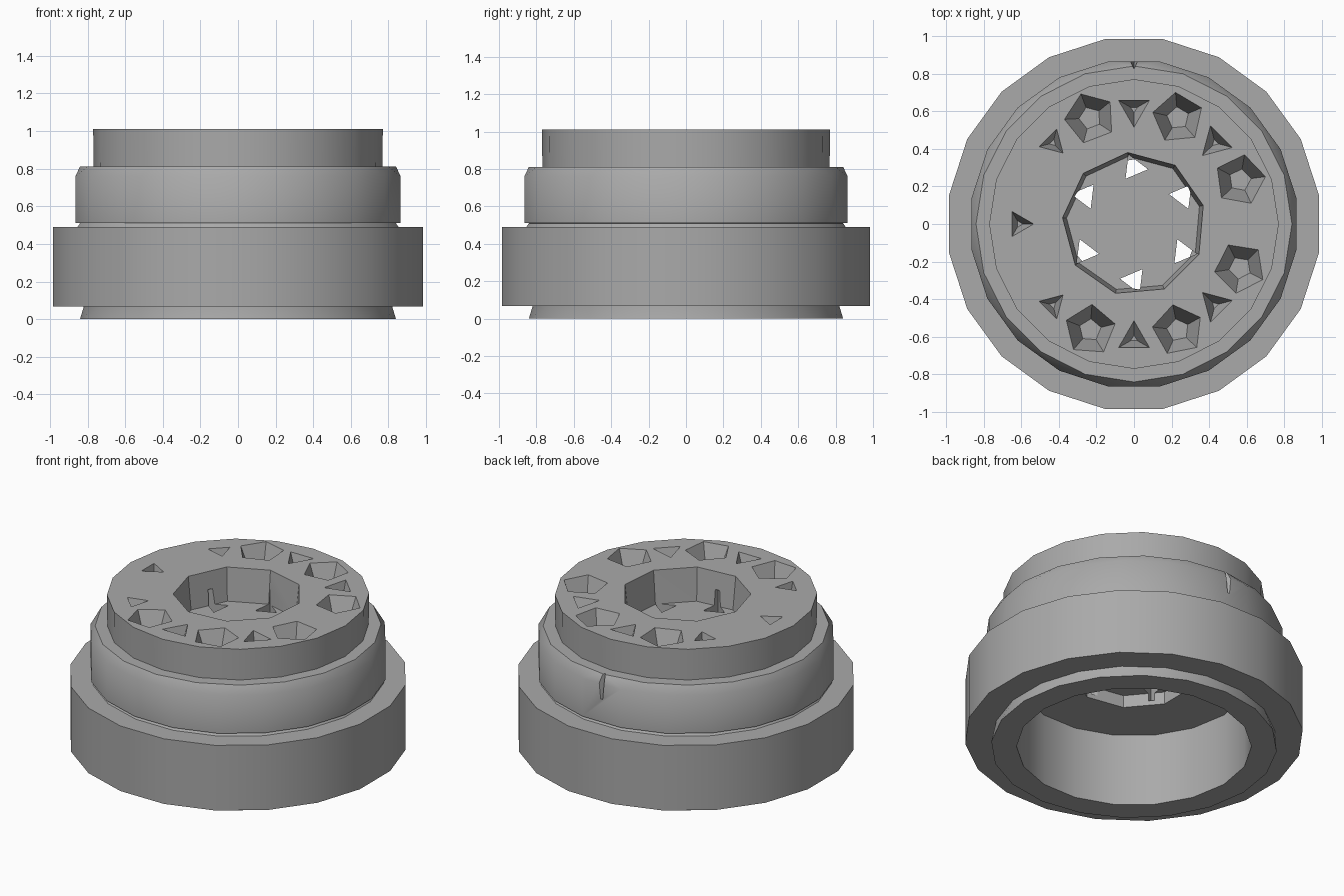
import bpy, bmesh, math
from math import sin, cos, pi, radians

cube = bpy.data.objects.get("Cube")
if cube:
    bpy.data.objects.remove(cube, do_unlink=True)

grey = bpy.data.materials.new("plain grey")
grey.use_nodes = True
tone = (0.4, 0.4, 0.4, 1)
grey.diffuse_color = tone
grey.node_tree.nodes["Principled BSDF"].inputs["Base Color"].default_value = tone


def add_object(name, bm):
    bmesh.ops.recalc_face_normals(bm, faces=bm.faces[:])
    mesh = bpy.data.meshes.new(name)
    bm.to_mesh(mesh)
    bm.free()
    ob = bpy.data.objects.new(name, mesh)
    bpy.context.collection.objects.link(ob)
    mesh.materials.append(grey)
    return ob


def lathe(name, profile, sides):
    """Closed turned solid; each ring is (radius, height, twist in steps)."""
    bm = bmesh.new()
    rings = []
    for r, z, twist in profile:
        angles = [(i + twist) * 2 * pi / sides for i in range(sides)]
        rings.append([bm.verts.new((r * cos(a), r * sin(a), z)) for a in angles])
    for k in range(len(rings) - 1):
        low, high = rings[k], rings[k + 1]
        twisted = profile[k + 1][2] - profile[k][2]
        for i in range(sides):
            j = (i + 1) % sides
            if twisted > 0:      # zigzag band of triangles
                bm.faces.new((low[i], low[j], high[i]))
                bm.faces.new((low[j], high[j], high[i]))
            elif twisted < 0:
                bm.faces.new((low[i], high[j], high[i]))
                bm.faces.new((low[i], low[j], high[j]))
            else:
                bm.faces.new((low[i], low[j], high[j], high[i]))
    bm.faces.new(rings[0])
    bm.faces.new(rings[-1])
    return add_object(name, bm)


def carve(target, cutter):
    mod = target.modifiers.new("carve", "BOOLEAN")
    mod.operation = "DIFFERENCE"
    mod.solver = "EXACT"
    mod.object = cutter
    bpy.context.view_layer.objects.active = target
    bpy.ops.object.modifier_apply(modifier=mod.name)
    bpy.data.objects.remove(cutter, do_unlink=True)


def cut_turned(target, sides, r_low, r_high, z_low, z_high, spot=(0, 0), turn=0.0):
    cutter = lathe("cutter", [(r_low, z_low, 0), (r_high, z_high, 0)], sides)
    cutter.location = (spot[0], spot[1], 0)
    cutter.rotation_euler.z = turn
    bpy.context.view_layer.update()
    carve(target, cutter)


# Stepped body: foot, flange, neck, middle drum with faceted shoulder, top drum
body = lathe("stepped_housing", [
    (0.84, 0, 0), (0.83, 0.068, 0.5),
    (0.995, 0.068, 0.5), (0.995, 0.49, 0.5),
    (0.865, 0.49, 0.5), (0.85, 0.51, 0.5),
    (0.875, 0.512, 0.5), (0.875, 0.76, 0.5),
    (0.84, 0.812, 0), (0.768, 0.812, 0), (0.77, 1.012, 0)], 20)

# Open bore underneath with a shallow inner step
cut_turned(body, 18, 0.69, 0.69, -0.1, 0.47)
cut_turned(body, 9, 0.36, 0.36, 0.4, 0.55)

# Central well on top, with six small through holes in its floor
cut_turned(body, 9, 0.36, 0.39, 0.8, 1.1, turn=radians(15))
for i in range(6):
    a = radians(30 + 60 * i)
    cut_turned(body, 3, 0.075, 0.075, 0.5, 0.9, (0.3 * cos(a), 0.3 * sin(a)), a + 0.4)

# Faceted pits around the top face: wide ones and small three-sided ones
STEP = 2 * pi / 16
for i in (1, 3, 5, 11, 13, 15):
    a = i * STEP
    cut_turned(body, 5, 0.06, 0.14, 0.83, 1.02, (0.61 * cos(a), 0.61 * sin(a)), a + i)
for i in (2, 4, 6, 8, 10, 12, 14):
    a = i * STEP
    r = 0.08 if i in (6, 8, 10) else 0.1
    cut_turned(body, 3, 0.02, r, 0.88, 1.02, (0.61 * cos(a), 0.61 * sin(a)), a + pi)

# Narrow notch in the shoulder at the back
cut_turned(body, 3, 0.005, 0.05, 0.64, 0.9, (0, 0.86), -pi / 2)

bpy.ops.object.select_all(action="DESELECT")
body.select_set(True)
bpy.context.view_layer.objects.active = body
bpy.ops.object.shade_smooth_by_angle(angle=radians(25))
